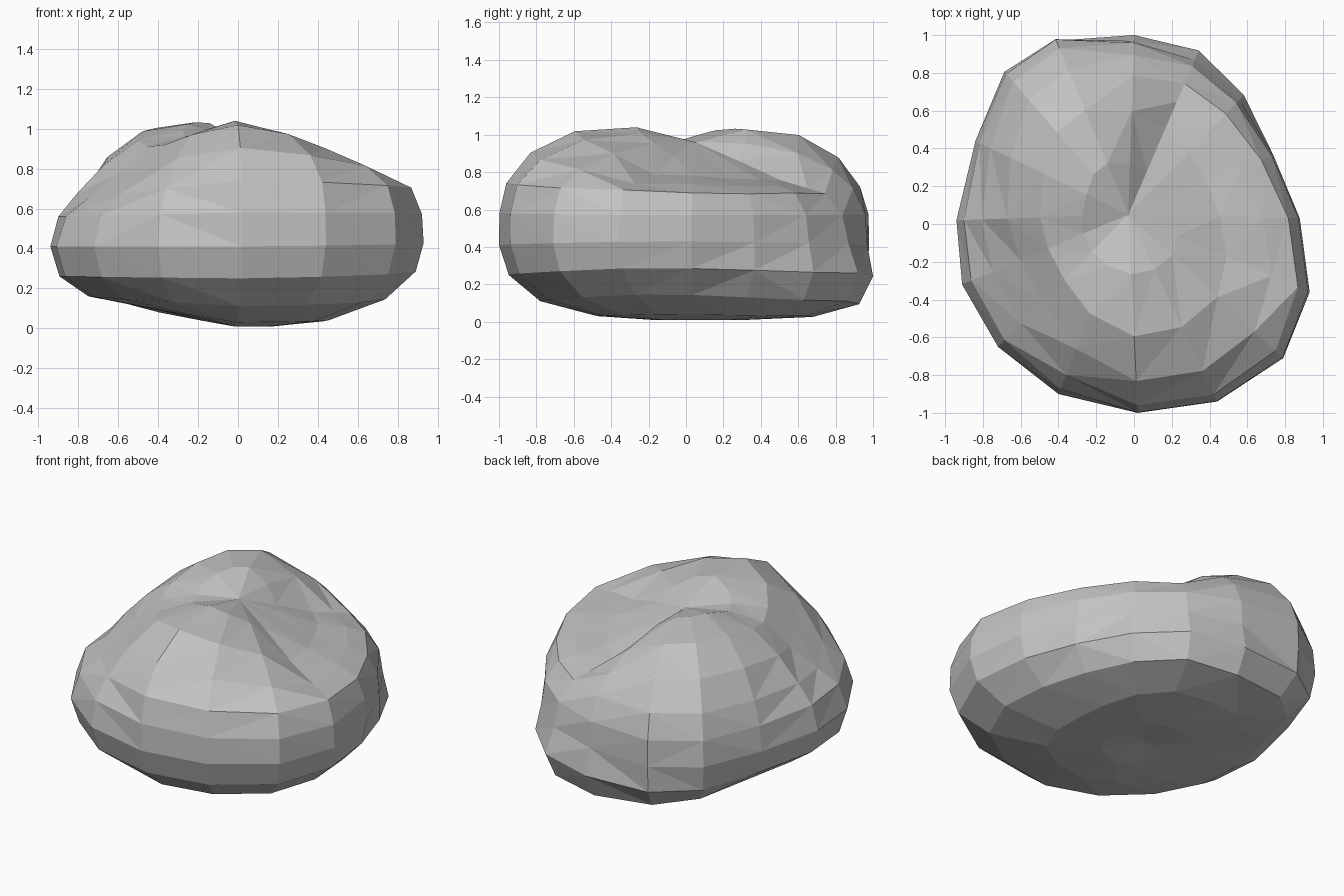
import bpy
import bmesh
import math
import random
from mathutils import Vector

if "Cube" in bpy.data.objects:
    bpy.data.objects.remove(bpy.data.objects["Cube"], do_unlink=True)

random.seed(4)

# Widest contour of the boulder, counterclockwise
OUTLINE = [(.88, .03), (.75, .37), (.58, .68), (.34, .91), (0, 1), (-.42, .99),
           (-.69, .81), (-.84, .44), (-.94, .02), (-.91, -.32), (-.72, -.65),
           (-.4, -.9), (.02, -1), (.44, -.94), (.79, -.71), (.93, -.36)]
# How far each meridian sinks into the sloping hollow
SINK = [.95, 1, 1, 1, .5, .05, 0, 0, 0, 0, 0, 0, 0, .2, .5, .87]
# Meridian profiles as (radius fraction, height), bottom to top
HIGH = [(.22, .01), (.5, .03), (.79, .11), (.95, .25), (1, .41), (1, .58),
        (.97, .75), (.85, .91), (.62, 1.03), (.3, 1.045)]
LOW = [(.22, .01), (.5, .04), (.8, .15), (.96, .29), (1, .43), (.99, .57),
       (.93, .69), (.78, .72), (.53, .76), (.27, .86)]
# Local changes per ring as (radius, height): -x flank, back foot, slumped shoulder
FLANK = [(0, .05), (0, .08), (0, .05), (0, .01), (0, 0), (-.03, -.02),
         (-.07, -.06), (-.08, -.06), (-.07, -.05), (-.03, -.02)]
BACK = [(.08, 0), (.18, -.01), (.14, -.04), (.05, -.03), (-.02, -.01)] + [(0, 0)] * 5
SLUMP = [(0, 0)] * 5 + [(-.03, 0), (-.1, -.04), (-.14, -.08), (-.08, -.08), (0, -.07)]
CENTRE = Vector((-.03, .05))


def ring_point(corner, sink, row):
    """Blend the two profiles, then apply the local changes."""
    edge = Vector(corner)
    angle = math.atan2(edge.y, edge.x)

    def near(degrees, power):
        return max(0, math.cos(angle - math.radians(degrees))) ** power

    weights = [(FLANK, near(180, 1)), (BACK, near(72, 2)), (SLUMP, near(213, 4))]
    (r0, z0), (r1, z1) = HIGH[row], LOW[row]
    r = r0 + (r1 - r0) * sink
    z = z0 + (z1 - z0) * sink
    for change, weight in weights:
        r += change[row][0] * weight
        z += change[row][1] * weight
    # Notch cut into the back rim of the hollow
    if 3 < row < 8:
        r -= (.03, .08, .13, .09)[row - 4] * near(80, 3) * sink
    if 5 < row < 9:
        z += random.uniform(-.008, .008)
    p = CENTRE.lerp(edge, r)
    return p.x, p.y, z


# Boulder skin: stacked rings closed by a dimple at each end
bm = bmesh.new()
rings = [[bm.verts.new(ring_point(c, s, row)) for c, s in zip(OUTLINE, SINK)]
         for row in range(len(HIGH))]
bottom = bm.verts.new((*CENTRE, .045))
top = bm.verts.new((*CENTRE, .96))
count = len(OUTLINE)
for i in range(count):
    j = (i + 1) % count
    bm.faces.new((bottom, rings[0][j], rings[0][i]))
    bm.faces.new((top, rings[-1][i], rings[-1][j]))
    for a, b in zip(rings, rings[1:]):
        bm.faces.new((a[i], a[j], b[j], b[i]))
bmesh.ops.triangulate(bm, faces=bm.faces[:])
bmesh.ops.recalc_face_normals(bm, faces=bm.faces[:])

mesh = bpy.data.meshes.new("boulder")
bm.to_mesh(mesh)
bm.free()
boulder = bpy.data.objects.new("boulder", mesh)
bpy.context.collection.objects.link(boulder)

# Plain grey stone
stone = bpy.data.materials.new("grey_stone")
stone.use_nodes = True
colour = (.55, .55, .55, 1)
stone.diffuse_color = colour
stone.node_tree.nodes["Principled BSDF"].inputs["Base Color"].default_value = colour
mesh.materials.append(stone)
